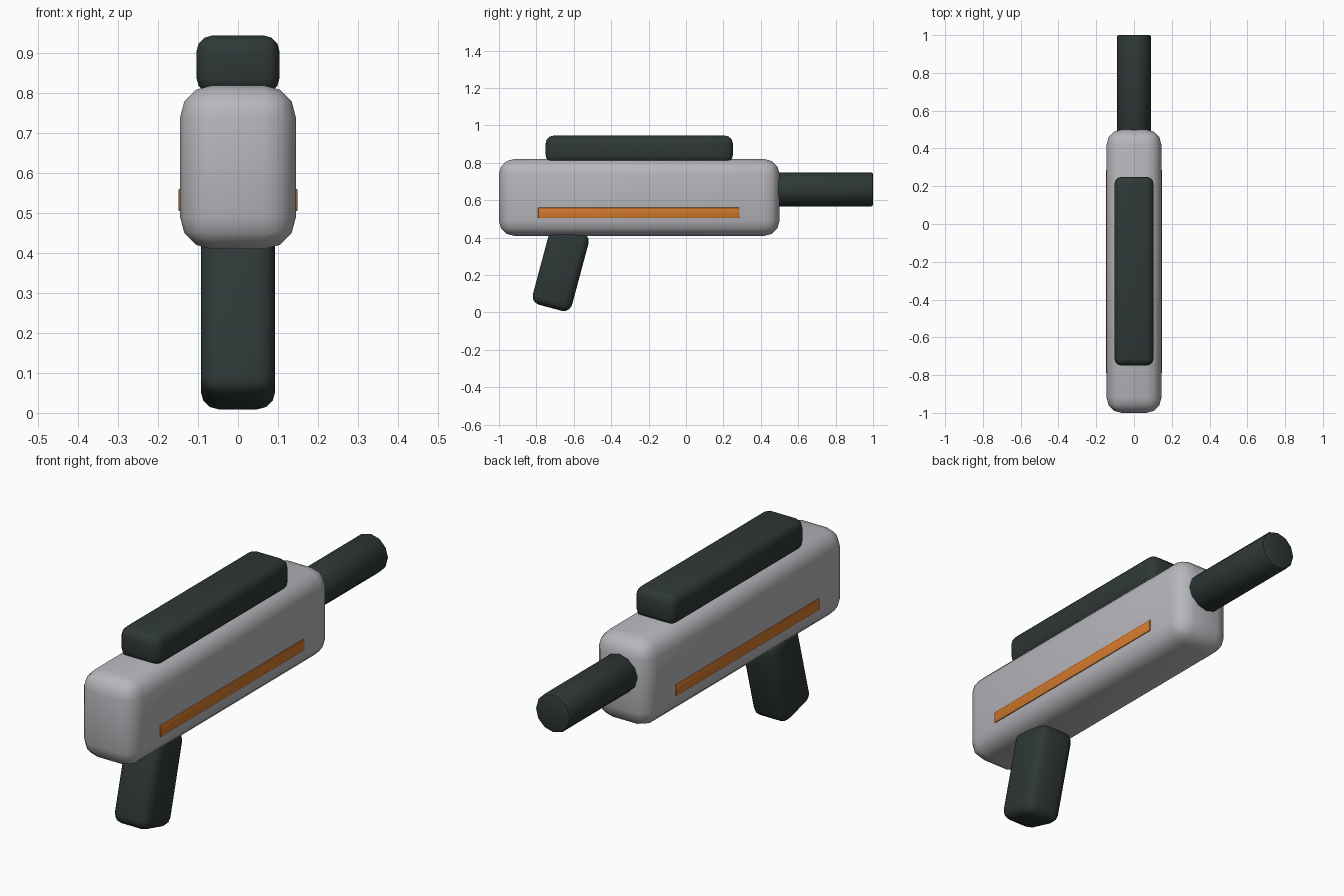
import bpy
import math

if "Cube" in bpy.data.objects:
    bpy.data.objects.remove(bpy.data.objects["Cube"])


def material(name, rgb):
    m = bpy.data.materials.new(name)
    m.diffuse_color = (*rgb, 1.0)
    m.use_nodes = True
    m.node_tree.nodes["Principled BSDF"].inputs["Base Color"].default_value = m.diffuse_color
    return m


GREY = material("light_grey", (0.47, 0.47, 0.50))
DARK = material("dark_green_grey", (0.028, 0.040, 0.038))
ORANGE = material("orange", (0.65, 0.19, 0.025))


def finish(name, mat, bevel, segments):
    """Name, colour, bevel and smooth the active object."""
    ob = bpy.context.object
    ob.name = name
    ob.data.materials.append(mat)
    bpy.ops.object.transform_apply(location=False, rotation=True, scale=True)
    mod = ob.modifiers.new("bevel", "BEVEL")
    mod.width = bevel
    mod.segments = segments
    mod.limit_method = "ANGLE"
    mod.angle_limit = math.radians(50)
    bpy.ops.object.modifier_apply(modifier="bevel")
    bpy.ops.object.shade_smooth_by_angle(angle=math.radians(40))
    return ob


def box(name, mat, centre, size, bevel, segments=3, tilt=0.0):
    bpy.ops.mesh.primitive_cube_add(size=1, location=centre)
    ob = bpy.context.object
    ob.scale = size
    ob.rotation_euler.x = math.radians(tilt)
    return finish(name, mat, bevel, segments)


# main body
box("body", GREY, (0, -0.25, 0.615), (0.29, 1.5, 0.41), 0.08)

# top cover, sunk slightly into the body
box("top_cover", DARK, (0, -0.25, 0.872), (0.208, 1.0, 0.146), 0.04)

# slanted grip
box("grip", DARK, (0, -0.67, 0.233), (0.186, 0.217, 0.43), 0.045, tilt=-15)

# barrel
bpy.ops.mesh.primitive_cylinder_add(vertices=12, radius=0.091, depth=0.52,
                                    location=(0, 0.74, 0.658),
                                    rotation=(math.pi / 2, 0, 0))
finish("barrel", DARK, 0.01, 2)

# side stripes
for side, label in ((-1, "left"), (1, "right")):
    box("stripe_" + label, ORANGE, (side * 0.1445, -0.252, 0.533),
        (0.009, 1.076, 0.055), 0.003, 2)
